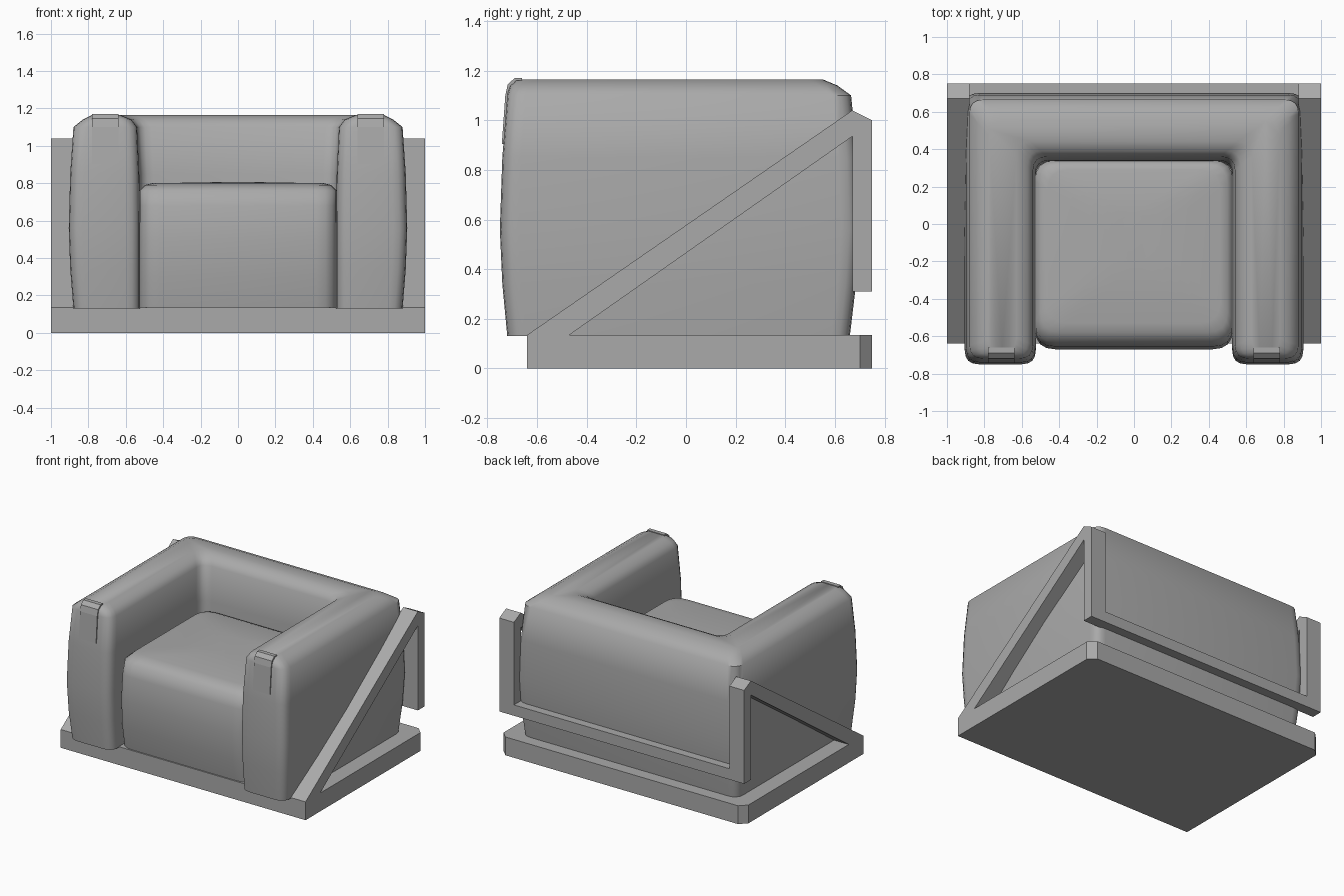
import bpy, bmesh, math
from mathutils import Vector

cube = bpy.data.objects.get("Cube")
if cube:
    bpy.data.objects.remove(cube, do_unlink=True)

grey = bpy.data.materials.new("plain grey")
grey.use_nodes = True
grey.diffuse_color = (0.4, 0.4, 0.4, 1)
grey.node_tree.nodes["Principled BSDF"].inputs["Base Color"].default_value = (0.4, 0.4, 0.4, 1)


def finish(name, bm, smooth=None):
    bmesh.ops.recalc_face_normals(bm, faces=bm.faces[:])
    mesh = bpy.data.meshes.new(name)
    bm.to_mesh(mesh)
    bm.free()
    obj = bpy.data.objects.new(name, mesh)
    bpy.context.collection.objects.link(obj)
    mesh.materials.append(grey)
    if smooth:
        bpy.ops.object.select_all(action="DESELECT")
        obj.select_set(True)
        bpy.context.view_layer.objects.active = obj
        bpy.ops.object.shade_smooth_by_angle(angle=math.radians(smooth))
    return obj


def loft(name, rings, smooth=None):
    """Join closed rings of equal length and cap both ends."""
    bm = bmesh.new()
    loops = [[bm.verts.new(p) for p in ring] for ring in rings]
    n = len(loops[0])
    for a, b in zip(loops, loops[1:]):
        for i in range(n):
            j = (i + 1) % n
            bm.faces.new((a[i], a[j], b[j], b[i]))
    bm.faces.new(loops[0])
    bm.faces.new(loops[-1])
    return finish(name, bm, smooth)


def side_prism(name, profile, x0, x1):
    return loft(name, [[(x, y, z) for y, z in profile] for x in (x0, x1)])


def rounded(corners, radius, z, steps=4):
    """Plan outline with each corner softened."""
    ring = []
    for i, c in enumerate(corners):
        c = Vector(c)
        p = c + (Vector(corners[i - 1]) - c).normalized() * radius
        q = c + (Vector(corners[(i + 1) % len(corners)]) - c).normalized() * radius
        for k in range(steps + 1):
            t = k / steps
            v = p * (1 - t) ** 2 + c * 2 * t * (1 - t) + q * t * t
            ring.append((v.x, v.y, z))
    return ring


def u_outline(z, out, front, back, inner, inner_back):
    return rounded([(out, front), (out, back), (-out, back), (-out, front),
                    (-inner, front), (-inner, inner_back),
                    (inner, inner_back), (inner, front)], 0.075, z)


# Padded shell: both arms and the back in one bulging U
loft("arms_and_back", [u_outline(*level) for level in (
    (0.13, 0.88, -0.72, 0.66, 0.525, 0.33),
    (0.34, 0.897, -0.74, 0.685, 0.525, 0.33),
    (0.56, 0.905, -0.75, 0.70, 0.525, 0.33),
    (0.85, 0.897, -0.74, 0.69, 0.528, 0.34),
    (1.10, 0.88, -0.72, 0.665, 0.54, 0.36),
    (1.14, 0.83, -0.71, 0.61, 0.57, 0.39),
    (1.165, 0.78, -0.685, 0.55, 0.63, 0.44))], 50)


# Seat cushion with a bowed front and a soft top edge
def seat_outline(z, half, front, back):
    return rounded([(half, front), (half, back), (-half, back), (-half, front)], 0.11, z)


loft("seat_cushion", [seat_outline(*level) for level in (
    (0.13, 0.53, -0.63, 0.34),
    (0.3, 0.53, -0.66, 0.34),
    (0.5, 0.53, -0.67, 0.34),
    (0.68, 0.53, -0.655, 0.34),
    (0.76, 0.53, -0.63, 0.34),
    (0.79, 0.5, -0.58, 0.32),
    (0.80, 0.46, -0.53, 0.29),
    (0.806, 0.1, -0.2, 0.05))], 60)

# Base slab with clipped back corners
plan = [(1, -0.64), (1, 0.70), (0.95, 0.75), (-0.95, 0.75), (-1, 0.70), (-1, -0.64)]
loft("base_slab", [[(x, y, z) for x, y in plan] for z in (0, 0.135)])

# Side frames and arm straps, mirrored
for side, s in (("left", 1), ("right", -1)):
    side_prism(side + "_diagonal_brace",
               [(-0.64, 0.135), (0.67, 1.04), (0.67, 0.935), (-0.47, 0.135)], s * 0.88, s)
    side_prism(side + "_back_post",
               [(0.67, 0.31), (0.67, 1.04), (0.75, 1.0), (0.75, 0.31)], s * 0.88, s)
    side_prism(side + "_arm_strap",
               [(-0.742, 0.905), (-0.728, 1.10), (-0.718, 1.145), (-0.69, 1.17), (-0.66, 1.17),
                (-0.66, 1.16), (-0.685, 1.16), (-0.705, 1.13), (-0.715, 1.08), (-0.725, 0.905)],
               s * 0.64, s * 0.78)

# Rear rail joining the posts
side_prism("rear_rail", [(0.67, 0.31), (0.75, 0.31), (0.75, 0.39), (0.67, 0.39)], -0.88, 0.88)
